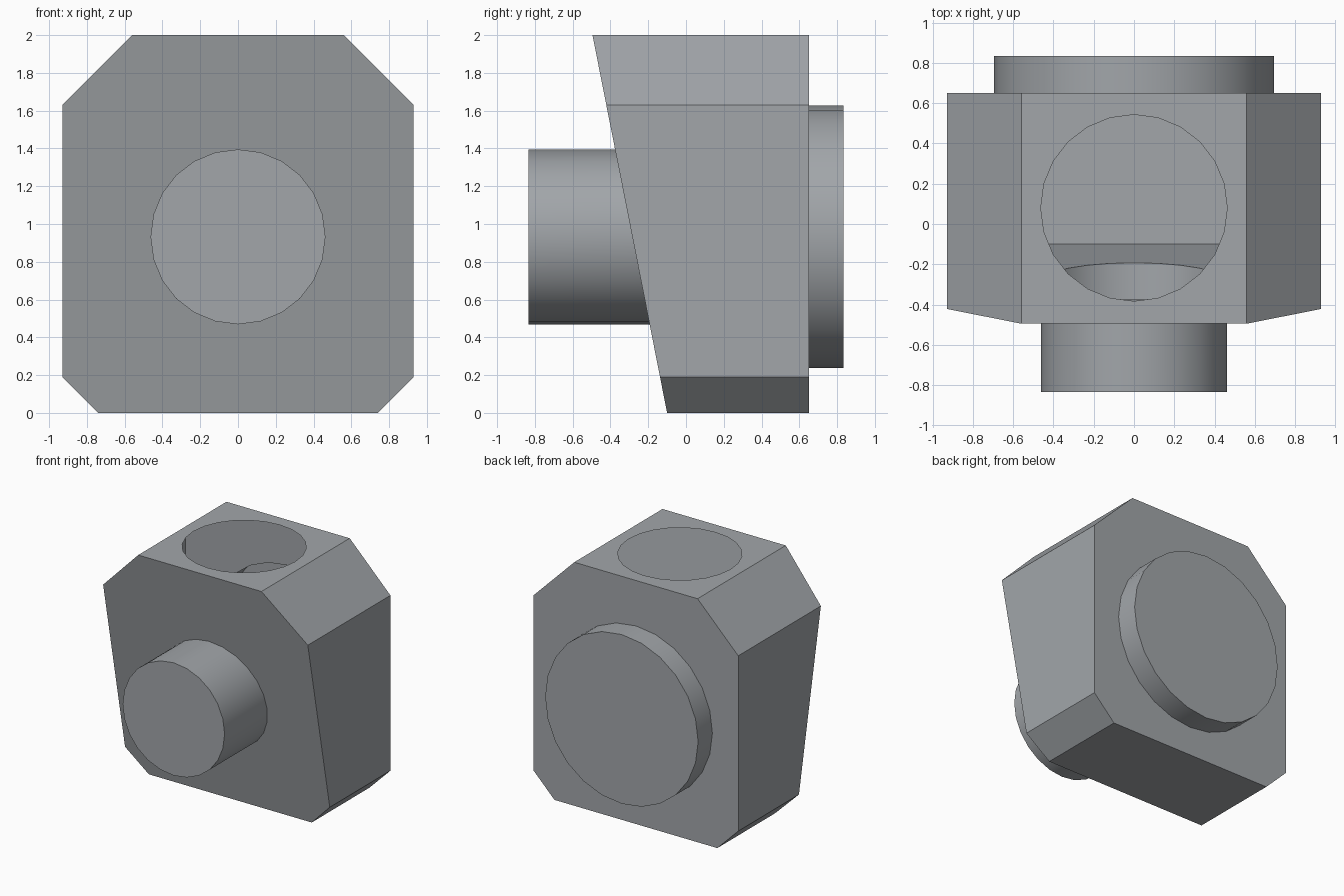
import bpy, bmesh, math

if "Cube" in bpy.data.objects:
    bpy.data.objects.remove(bpy.data.objects["Cube"])

SEG = 24
BACK_Y = 0.65
END_Y = 0.835
MID_Z = 0.932

grey = bpy.data.materials.new("light_grey")
grey.diffuse_color = (0.36, 0.38, 0.40, 1)
grey.use_nodes = True
grey.node_tree.nodes["Principled BSDF"].inputs["Base Color"].default_value = grey.diffuse_color


def front_y(z):
    """Depth of the leaning front wall at height z."""
    return -0.10 - 0.1975 * z


def ring(radius):
    return [(radius * math.cos(2 * math.pi * i / SEG),
             radius * math.sin(2 * math.pi * i / SEG)) for i in range(SEG)]


def finish(name, bm, smooth):
    bmesh.ops.recalc_face_normals(bm, faces=bm.faces[:])
    me = bpy.data.meshes.new(name)
    bm.to_mesh(me)
    bm.free()
    me.materials.append(grey)
    ob = bpy.data.objects.new(name, me)
    bpy.context.collection.objects.link(ob)
    if smooth:
        bpy.ops.object.select_all(action='DESELECT')
        ob.select_set(True)
        bpy.context.view_layer.objects.active = ob
        bpy.ops.object.shade_smooth_by_angle(angle=math.radians(35))
    return ob


def plate_with_hole(bm, outer, hole_points, normal):
    """Flat wall bounded by a vertex loop, with a round opening."""
    edges = []
    for loop in (outer, [bm.verts.new(p) for p in hole_points]):
        for a, b in zip(loop, loop[1:] + loop[:1]):
            edges.append(bm.edges.get((a, b)) or bm.edges.new((a, b)))
    bmesh.ops.triangle_fill(bm, edges=edges, use_beauty=True, normal=normal)


def cup(name, near, far):
    """Round tube starting at the near ring, capped at the far ring."""
    bm = bmesh.new()
    a = [bm.verts.new(p) for p in near]
    b = [bm.verts.new(p) for p in far]
    for i in range(SEG):
        j = (i + 1) % SEG
        bm.faces.new((a[i], a[j], b[j], b[i]))
    bm.faces.new(b)
    return finish(name, bm, True)


# Hollow body: chamfered outline, leaning front wall, open round top
half = [(0.74, 0), (0.93, 0.19), (0.93, 1.63), (0.56, 2)]
outline = half + [(-x, z) for x, z in reversed(half)]
n = len(outline)
small = ring(0.463)
large = ring(0.695)
front_ring = [(x, front_y(MID_Z + z), MID_Z + z) for x, z in small]
back_ring = [(x, BACK_Y, MID_Z + z) for x, z in large]

bm = bmesh.new()
front = [bm.verts.new((x, front_y(z), z)) for x, z in outline]
back = [bm.verts.new((x, BACK_Y, z)) for x, z in outline]
for i in range(n):
    j = (i + 1) % n
    quad = [front[i], front[j], back[j], back[i]]
    if outline[i][1] == 2 and outline[j][1] == 2:
        plate_with_hole(bm, quad, [(x, 0.08 + y, 2) for x, y in small], (0, 0, 1))
    else:
        bm.faces.new(quad)
plate_with_hole(bm, front, front_ring, (0, -0.981, -0.194))
plate_with_hole(bm, back, back_ring, (0, 1, 0))
finish("body", bm, False)

# Hollow round stub at the front and wide shallow disc at the back
cup("front_stub", front_ring, [(x, -END_Y, z) for x, y, z in front_ring])
cup("back_disc", back_ring, [(x, END_Y, z) for x, y, z in back_ring])
